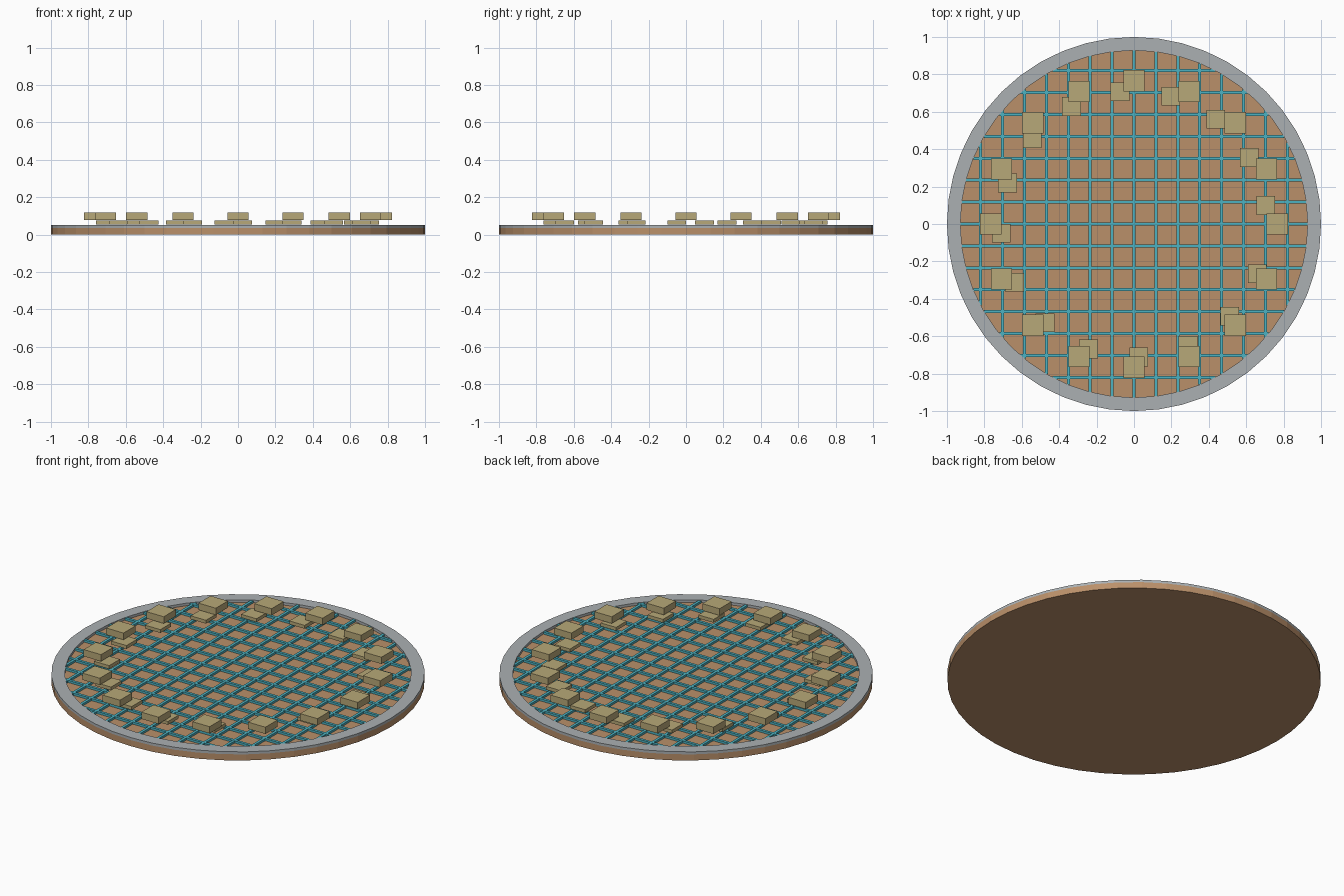
import bpy, bmesh, math
from mathutils import Matrix, Vector

cube = bpy.data.objects.get("Cube")
if cube:
    bpy.data.objects.remove(cube, do_unlink=True)

SIDES = 48
DECK_TOP, RIM_TOP = 0.036, 0.051
RIM_INNER = 0.928


def material(name, srgb):
    """Flat material from display colour values."""
    col = [((c + 0.055) / 1.055) ** 2.4 for c in srgb] + [1.0]
    mat = bpy.data.materials.new(name)
    mat.use_nodes = True
    mat.diffuse_color = col
    mat.node_tree.nodes["Principled BSDF"].inputs["Base Color"].default_value = col
    return mat


def finish(name, bm, mat):
    bmesh.ops.recalc_face_normals(bm, faces=bm.faces[:])
    mesh = bpy.data.meshes.new(name)
    bm.to_mesh(mesh)
    bm.free()
    mesh.materials.append(mat)
    obj = bpy.data.objects.new(name, mesh)
    bpy.context.collection.objects.link(obj)
    return obj


def add_box(bm, centre, size):
    bmesh.ops.create_cube(
        bm, size=1, matrix=Matrix.Translation(centre) @ Matrix.Diagonal((*size, 1)))


def block_ring(name, radius, start, step, width, bottom, top, mat):
    """Sixteen axis-aligned square blocks spaced around a circle."""
    bm = bmesh.new()
    for i in range(16):
        a = math.radians(start + step * i)
        centre = Vector((radius * math.cos(a), radius * math.sin(a), (bottom + top) / 2))
        add_box(bm, centre, (width, width, top - bottom))
    return finish(name, bm, mat)


wood = material("warm brown", (0.73, 0.565, 0.415))
metal = material("light grey", (0.67, 0.69, 0.70))
teal = material("teal", (0.30, 0.70, 0.76))
tan = material("sandy tan", (0.72, 0.66, 0.47))

# Round base deck
bm = bmesh.new()
bmesh.ops.create_cone(bm, cap_ends=True, segments=SIDES, radius1=1, radius2=1,
                      depth=DECK_TOP, matrix=Matrix.Translation((0, 0, DECK_TOP / 2)))
finish("base_deck", bm, wood)

# Flat raised rim, a rectangular section turned around the edge
bm = bmesh.new()
section = [(RIM_INNER, DECK_TOP), (1, DECK_TOP), (1, RIM_TOP), (RIM_INNER, RIM_TOP)]
rings = []
for i in range(SIDES):
    a = math.tau * i / SIDES
    rings.append([bm.verts.new((r * math.cos(a), r * math.sin(a), z)) for r, z in section])
for i, ring in enumerate(rings):
    following = rings[(i + 1) % SIDES]
    for j in range(4):
        k = (j + 1) % 4
        bm.faces.new((ring[j], following[j], following[k], ring[k]))
finish("outer_rim", bm, metal)

# Grid of bars, each cut to its chord inside the rim
BAR_WIDTH, SPACING = 0.016, 0.1171
for name, along_x, top in (("lengthwise_bars", False, 0.0485), ("crosswise_bars", True, 0.049)):
    bm = bmesh.new()
    for i in range(-7, 8):
        offset = i * SPACING
        length = 2 * math.sqrt(RIM_INNER ** 2 - offset ** 2)
        z, height = (DECK_TOP + top) / 2, top - DECK_TOP
        if along_x:
            add_box(bm, Vector((0, offset, z)), (length, BAR_WIDTH, height))
        else:
            add_box(bm, Vector((offset, 0, z)), (BAR_WIDTH, length, height))
    finish(name, bm, teal)

# Two rings of square blocks
block_ring("lower_blocks", 0.711, 8, 22, 0.1, 0.055, 0.075, tan)
block_ring("upper_blocks", 0.766, 0, 22.5, 0.113, 0.079, 0.119, tan)
